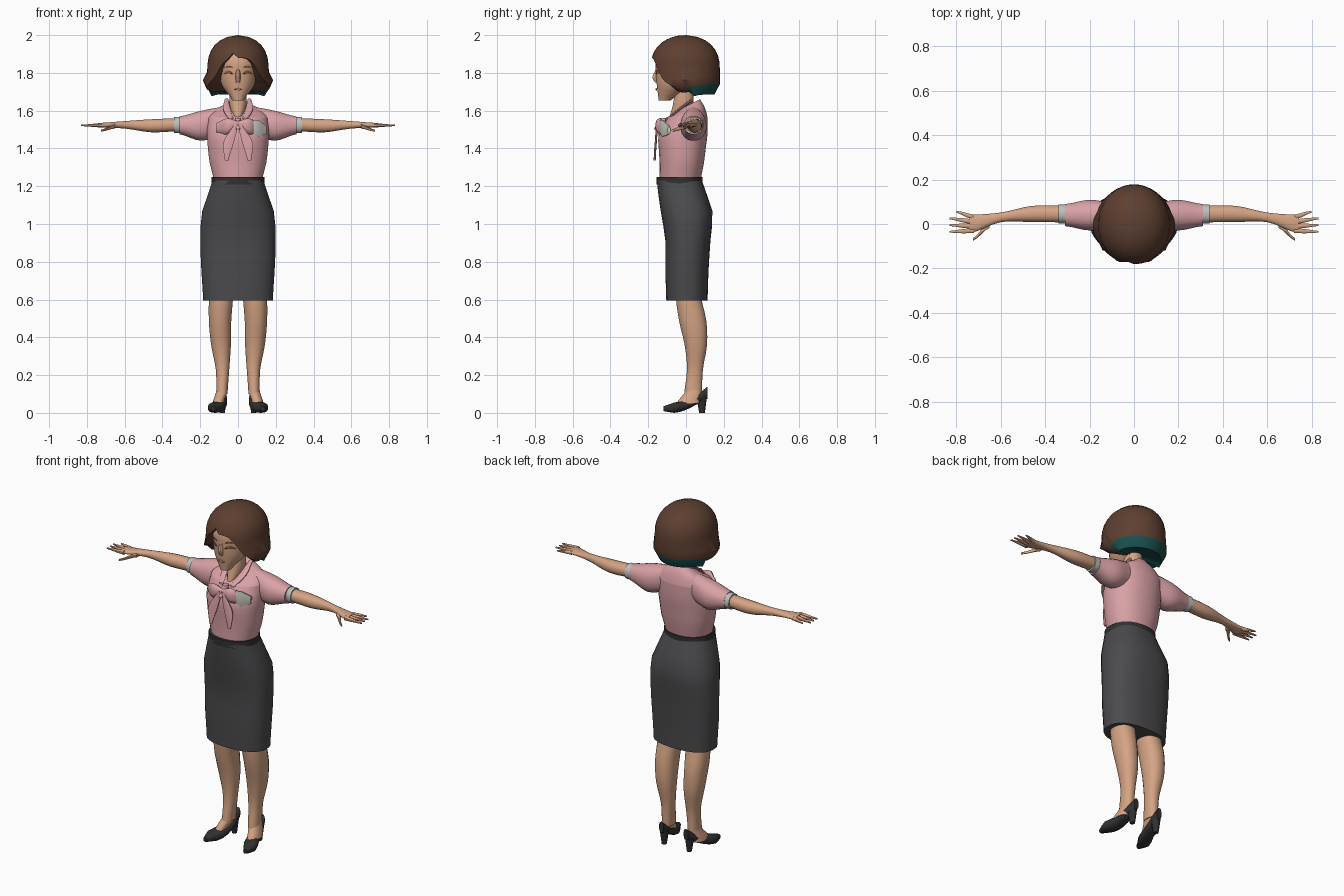
import bpy
import bmesh
from math import sin, cos, pi, exp, radians, copysign

cube = bpy.data.objects.get("Cube")
if cube:
    bpy.data.objects.remove(cube, do_unlink=True)


def material(name, red, green, blue):
    colour = (red, green, blue, 1)
    mat = bpy.data.materials.new(name)
    mat.use_nodes = True
    mat.diffuse_color = colour
    shader = next(node for node in mat.node_tree.nodes if node.type == "BSDF_PRINCIPLED")
    shader.inputs["Base Color"].default_value = colour
    shader.inputs["Roughness"].default_value = .8
    return mat


skin = material("skin", .66, .37, .23)
pink = material("blouse pink", .7, .36, .38)
charcoal = material("skirt charcoal", .07, .07, .075)
black = material("shoe black", .03, .03, .03)
brown = material("hair brown", .11, .05, .03)
teal = material("hair underside teal", .01, .08, .075)
grey = material("cuff grey", .5, .53, .52)
white = material("corsage white", .58, .58, .53)
eye_brown = material("eye brown", .22, .1, .06)
lip = material("lip", .48, .22, .15)


def spread(values, t):
    """Smooth curve through evenly spaced values, read at t from start to end."""
    if not isinstance(values, list):
        return values
    last = len(values) - 1
    i = min(int(t * last), last - 1)
    f = t * last - i
    before, a, b, after = (values[max(0, min(last, i + k))] for k in (-1, 0, 1, 2))
    slope_a, slope_b = (b - before) / 2, (after - a) / 2
    ease = f * f * (3 - 2 * f)
    return a + (b - a) * ease + f * (1 - f) * (slope_a * (1 - f) - slope_b * f)


def finish(name, bm, materials, mirror=False):
    """Turn a bmesh into a smooth shaded object, mirrored across x if asked."""
    bmesh.ops.recalc_face_normals(bm, faces=bm.faces)
    mesh = bpy.data.meshes.new(name)
    bm.to_mesh(mesh)
    bm.free()
    for mat in materials:
        mesh.materials.append(mat)
    for polygon in mesh.polygons:
        polygon.use_smooth = True
    mesh.set_sharp_from_angle(angle=radians(45))
    obj = bpy.data.objects.new(name, mesh)
    bpy.context.scene.collection.objects.link(obj)
    if mirror:
        modifier = obj.modifiers.new("Mirror", "MIRROR")
        modifier.use_mirror_merge = False


def loft(name, mat, axis, start, end, width, low, high, centre=0, tilt=0,
         mirror=False, sides=20, steps=8, power=2.2):
    """Skin oval sections along an axis; each measure is a constant or a curve."""
    bm = bmesh.new()
    loops = []
    for step in range(steps + 1):
        t = step / steps
        middle, radius = spread(centre, t), spread(width, t)
        bottom, top = spread(low, t), spread(high, t)
        loop = []
        for i in range(sides):
            angle = 2 * pi * (i + .5) / sides
            c, s = cos(angle), sin(angle)
            u = middle + radius * copysign(abs(c) ** (2 / power), c)
            rise = (top - bottom) / 2 * copysign(abs(s) ** (2 / power), s)
            v = (bottom + top) / 2 + rise
            along = start + (end - start) * t + spread(tilt, t) * rise
            point = {"x": (along, u, v), "y": (u, along, v), "z": (u, v, along)}[axis]
            loop.append(bm.verts.new(point))
        loops.append(loop)
    for a, b in zip(loops, loops[1:]):
        for i in range(sides):
            j = (i + 1) % sides
            bm.faces.new((a[i], a[j], b[j], b[i]))
    bm.faces.new(loops[0])
    bm.faces.new(loops[-1])
    finish(name, bm, [mat], mirror)


# Skirt and waistband
loft("skirt", charcoal, "z", .595, 1.23, sides=28, power=2.4,
     width=[.185, .195, .2, .19, .135],
     low=[-.105, -.11, -.11, -.135, -.155], high=[.115, .12, .13, .14, .085])
loft("waistband", black, "z", 1.21, 1.25, sides=28, steps=1,
     width=.14, low=-.156, high=.088)

# Blouse: body, sloping shoulders, collar, short sleeves with cuffs
loft("blouse_body", pink, "z", 1.24, 1.56, sides=28,
     width=[.13, .15, .16, .165, .16],
     low=[-.14, -.14, -.145, -.145, -.1], high=[.08, .095, .105, .115, .115])
loft("blouse_shoulders", pink, "z", 1.56, 1.63, sides=28, tilt=[0, .5],
     width=[.16, .13, .06], low=[-.1, -.075, -.05], high=[.115, .1, .075])
loft("collar", pink, "y", -.11, .04, mirror=True, sides=10, centre=[.035, .06, .06],
     width=[.012, .02, .01], low=[1.545, 1.6, 1.65], high=[1.56, 1.615, 1.665])
loft("sleeve", pink, "x", .08, .31, mirror=True, centre=.04,
     width=[.05, .07, .05], low=[1.47, 1.44, 1.475], high=[1.62, 1.6, 1.57])
loft("cuff", grey, "x", .29, .34, mirror=True, steps=1, centre=.045,
     width=.043, low=1.48, high=1.567)

# Neck bow with loops and hanging tails
loft("bow_knot", pink, "z", 1.5, 1.56, sides=10, steps=4,
     width=[.012, .022, .014], low=[-.17, -.14], high=[-.12, -.09])
loft("bow_loop", pink, "x", 0, .115, mirror=True, sides=10, centre=[-.145, -.14, -.11],
     width=[.01, .02, .008], low=[1.52, 1.475, 1.485], high=[1.545, 1.56, 1.535])
loft("bow_tail", pink, "z", 1.335, 1.53, mirror=True, sides=8, centre=[.06, .05, .01],
     width=[.01, .03, .012], low=[-.172, -.16], high=[-.16, -.148])

# Corsage on the left breast
loft("corsage", white, "x", .065, .15, sides=8, steps=4, centre=[-.135, -.125, -.09],
     width=.008, low=[1.49, 1.46, 1.475], high=[1.55, 1.555, 1.52])

# Arms and hands with fanned fingers
loft("arm", skin, "x", .32, .74, mirror=True, sides=16, steps=12,
     centre=[.045, .045, .03, 0], width=[.038, .037, .022, .042],
     low=[1.49, 1.485, 1.505, 1.51], high=[1.56, 1.555, 1.545, 1.535])
for finger, fan in [("little", 1.5), ("ring", .5), ("middle", -.5), ("index", -1.5)]:
    loft(finger + "_finger", skin, "x", .72, .8 if finger == "little" else .83,
         mirror=True, sides=8, steps=4, centre=[.02 * fan, .03 * fan + .01],
         width=[.012, .01, .004], low=[1.51, 1.518], high=[1.535, 1.526])
loft("thumb", skin, "x", .65, .725, mirror=True, sides=8, steps=4, centre=[0, -.07],
     width=[.018, .006], low=[1.505, 1.488], high=[1.53, 1.5])

# Legs and feet
loft("leg", skin, "z", .1, .62, mirror=True, steps=12,
     centre=[.085, .082, .09, .095, .09], width=[.03, .036, .053, .06, .065],
     low=[-.01, .005, -.008, -.038, -.055], high=[.085, .09, .112, .108, .08])
loft("foot", skin, "z", .05, .12, mirror=True, steps=4,
     centre=[.105, .085], width=.03, low=[-.05, 0], high=[.07, .085])

# Court shoes
loft("shoe", black, "y", -.12, .115, mirror=True, sides=14, power=2.6,
     centre=[.13, .12, .1, .09, .08], width=[.012, .04, .038, .033, .015],
     low=[.01, 0, .015, .045, .075], high=[.035, .055, .065, .09, .14])
loft("shoe_heel", black, "z", 0, .08, mirror=True, sides=10, steps=2, centre=.082,
     width=[.013, .024], low=[.07, .055], high=[.1, .11])

# Neck, head and face
loft("neck", skin, "z", 1.54, 1.72,
     width=[.02, .045, .045], low=[-.095, -.07, -.06], high=.04)
loft("head", skin, "z", 1.655, 1.96, sides=24, steps=12,
     width=[.03, .085, .1, .105, .05],
     low=[-.145, -.155, -.16, -.155, -.08], high=[-.08, .04, .08, .1, .06])
loft("nose", skin, "z", 1.75, 1.825, sides=8, steps=6,
     width=[.012, .015, .008], low=[-.165, -.18, -.17, -.16], high=-.14)
for feature, z, height in [("eye", 1.795, .02), ("eyebrow", 1.828, .01)]:
    loft(feature, eye_brown, "x", .025, .075, mirror=True, sides=8, steps=4,
         centre=[-.159, -.15, -.128], width=.003, low=z, high=[z, z + height, z])
loft("mouth", lip, "x", -.022, .022, sides=8, steps=4, centre=-.157,
     width=.004, low=[1.713, 1.705, 1.713], high=[1.713, 1.72, 1.713])

# Bobbed hair: columns run from the crown to a hem that drops round the face
COLUMNS, STEPS = 40, 9
HEM = [1.88, 1.865, 1.775, 1.73, 1.715, 1.735, 1.74, 1.74, 1.74]


def hair_point(angle, z):
    """Domed cap, narrower across, flicking outwards low at the sides."""
    side = sin(angle) ** 2
    dome = max(0, 1 - max(0, (z - 1.82) / .18) ** 2.5) ** .5
    flick = .025 * side * side * exp(-((z - 1.755) / .03) ** 2)
    radius = (.183 - .021 * side) * dome + flick
    return radius * sin(angle), -.004 - radius * cos(angle), z


bm = bmesh.new()
crown = bm.verts.new((0, 0, 2))
columns = []
for i in range(COLUMNS):
    angle = 2 * pi * i / COLUMNS - pi
    turn = abs(angle) / pi
    parting = .025 if -.3 < angle < -.1 else 0
    hem = spread(HEM, turn) + parting
    points = [hair_point(angle, 2 - (2 - hem) * (k / STEPS) ** 1.5)
              for k in range(1, STEPS + 1)]
    # Roll the edge under: deep at the back, shallow round the face
    drop = .055 if turn > .55 else .02 if turn > .35 else 0
    x, y, z = points[-1]
    points += [(x * .84, y * .84, z - drop), (x / 4, y / 4, z - drop / 2)]
    columns.append([bm.verts.new(point) for point in points])
for i, left in enumerate(columns):
    right = columns[(i + 1) % COLUMNS]
    turn = abs(2 * (i + .5) / COLUMNS - 1)
    bm.faces.new((crown, left[0], right[0]))
    for k in range(len(left) - 1):
        face = bm.faces.new((left[k], left[k + 1], right[k + 1], right[k]))
        face.material_index = int(k >= STEPS - 1 and turn > .5)
finish("hair", bm, [brown, teal])
